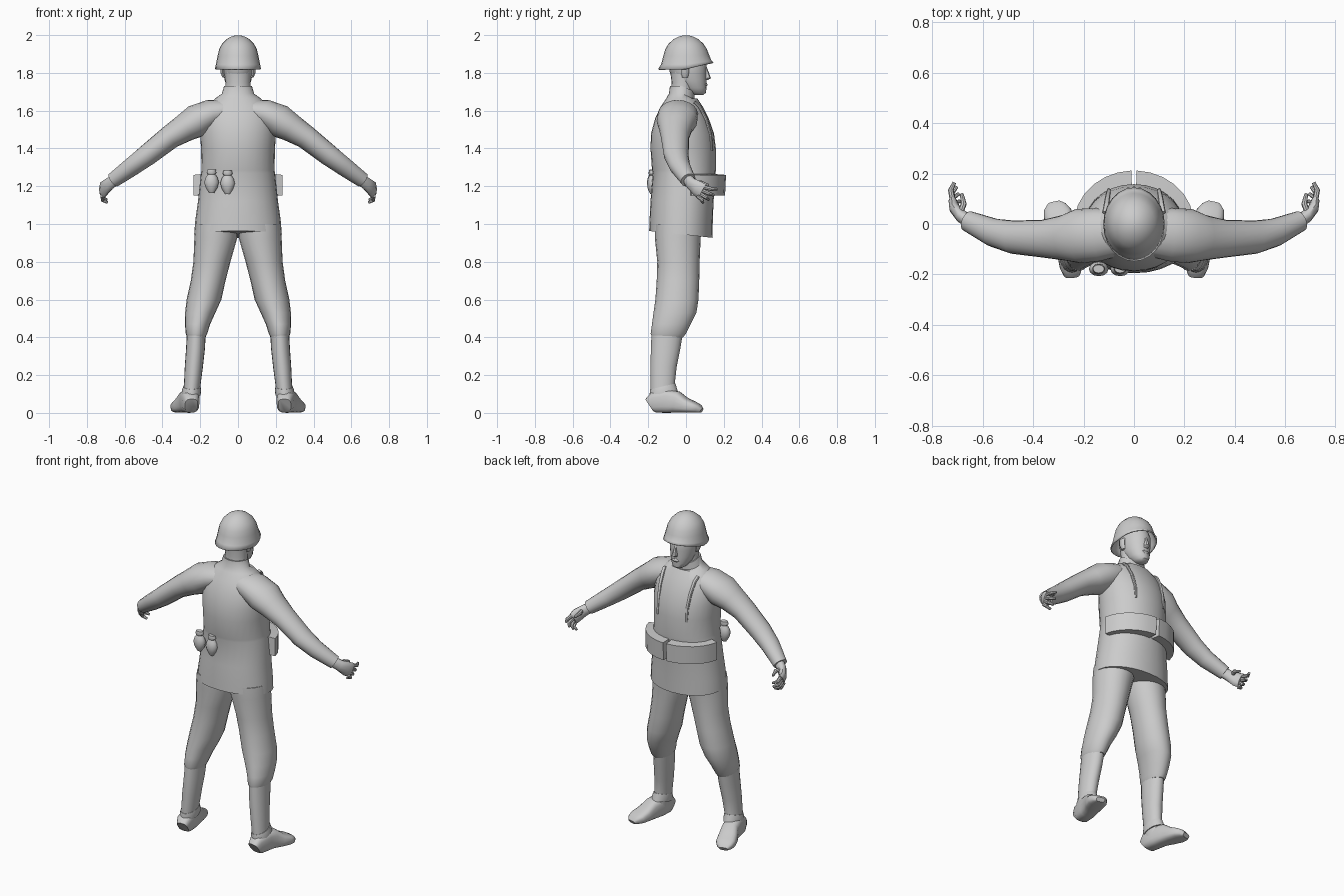
import bpy, bmesh, math
from mathutils import Vector

grey = bpy.data.materials.new("plain grey")
grey.diffuse_color = (0.6, 0.6, 0.6, 1)


def finish(name, bm, mirror=False, angle=40):
    bmesh.ops.recalc_face_normals(bm, faces=bm.faces)
    me = bpy.data.meshes.new(name)
    bm.to_mesh(me)
    bm.free()
    ob = bpy.data.objects.new(name, me)
    bpy.context.collection.objects.link(ob)
    me.materials.append(grey)
    if mirror:
        m = ob.modifiers.new("mirror", 'MIRROR')
        m.use_mirror_merge = False
    bpy.ops.object.select_all(action='DESELECT')
    ob.select_set(True)
    bpy.context.view_layer.objects.active = ob
    bpy.ops.object.shade_smooth_by_angle(angle=math.radians(angle))
    return ob


def loft(name, rings, n=20, p=2, level=False, mirror=False, tilt=None, caps=(1, 1)):
    """Skin superellipse rings (x, y, z, a, b); level rings stay horizontal."""
    bm = bmesh.new()
    c = [Vector(r[:3]) for r in rings]
    loops = []
    for i, r in enumerate(rings):
        u, v = Vector((1, 0, 0)), Vector((0, 1, 0))
        if not level:
            t = (c[min(i + 1, len(c) - 1)] - c[max(i - 1, 0)]).normalized()
            u = t.cross(Vector((0, 0, 1))).normalized()
            v = u.cross(t)
        loop = []
        for k in range(n):
            ang = 2 * math.pi * k / n
            cs, sn = math.cos(ang), math.sin(ang)
            pt = c[i] + u * r[3] * math.copysign(abs(cs) ** (2 / p), cs) \
                + v * r[4] * math.copysign(abs(sn) ** (2 / p), sn)
            if tilt:
                pt.z += tilt(i, sn)
            loop.append(bm.verts.new(pt))
        loops.append(loop)
    for l0, l1 in zip(loops, loops[1:]):
        for k in range(n):
            bm.faces.new((l0[k], l0[(k + 1) % n], l1[(k + 1) % n], l1[k]))
    if caps[0]:
        bm.faces.new(loops[0])
    if caps[1]:
        bm.faces.new(loops[-1])
    return finish(name, bm, mirror)


def upright(name, profile, **kw):
    """Vertical part from (z, x, y_back, y_front, half_width)."""
    return loft(name, [(x, (b + f) / 2, z, w, (f - b) / 2) for z, x, b, f, w in profile],
                level=True, **kw)


# Jacket, with the hem lower in front and a V at the collar
upright("jacket", [
    (0.945, 0, -.195, .14, .232), (1.02, 0, -.193, .142, .226), (1.12, 0, -.188, .146, .212),
    (1.27, 0, -.176, .157, .196), (1.285, 0, -.18, .158, .193), (1.4, 0, -.188, .158, .196),
    (1.48, 0, -.185, .148, .2), (1.56, 0, -.163, .12, .195), (1.62, 0, -.135, .09, .17),
    (1.665, 0, -.105, .06, .12), (1.69, 0, -.09, .045, .085), (1.73, 0, -.085, .045, .074)],
    n=28, p=2.1, tilt=lambda i, s: -.018 * s if i == 0 else (-.03 * max(0, s) if i > 9 else 0))

# Sleeves
loft("sleeve", [
    (.06, -.035, 1.60, .09, .06), (.14, -.042, 1.585, .105, .075), (.22, -.048, 1.545, .108, .088),
    (.28, -.055, 1.51, .09, .075), (.36, -.058, 1.46, .075, .063), (.48, -.052, 1.365, .066, .057),
    (.56, -.033, 1.305, .056, .05), (.66, .012, 1.232, .041, .04)], mirror=True)

# Jacket front pleats
loft("chest_pleat", [(.115, .045, 1.645, .011, .008), (.11, .072, 1.62, .011, .009),
                     (.105, .106, 1.555, .01, .009), (.1, .13, 1.47, .009, .008),
                     (.1, .137, 1.39, .006, .005)], n=8, mirror=True)

# Hands: palm, four curled fingers and a thumb
loft("palm", [(.65, .01, 1.235, .028, .032), (.683, .03, 1.212, .026, .034),
              (.71, .06, 1.188, .022, .043), (.718, .088, 1.172, .017, .042)],
     n=12, mirror=True)
for i, (z0, tip) in enumerate([(1.198, (.712, .165, 1.185)), (1.182, (.703, .148, 1.152)),
                               (1.165, (.694, .12, 1.128)), (1.15, (.69, .09, 1.113))]):
    root = Vector((.717, .085 - .008 * i, z0))
    tip = Vector(tip)
    mid = (root + tip) / 2 + Vector((.012, .01, -.006))
    loft(f"finger_{i + 1}", [(*root, .012, .012), (*mid, .011, .011), (*tip, .007, .007)],
         n=8, mirror=True)
loft("thumb", [(.69, .04, 1.215, .012, .014), (.675, .08, 1.218, .012, .012),
               (.683, .12, 1.205, .007, .007)], n=8, mirror=True)

# Trousers
upright("trouser_leg", [
    (1.0, .115, -.165, .085, .11), (.93, .117, -.165, .078, .114), (.8, .138, -.152, .072, .098),
    (.7, .158, -.155, .07, .092), (.6, .18, -.162, .066, .092), (.53, .2, -.172, .055, .08),
    (.47, .214, -.18, .025, .067), (.42, .22, -.187, .0, .057), (.4, .22, -.18, -.015, .048)],
    mirror=True)

# Boots: shaft, ankle cuff, foot
upright("boot_shaft", [
    (.43, .22, -.182, -.015, .05), (.34, .225, -.186, -.03, .05), (.24, .234, -.188, -.05, .048),
    (.15, .242, -.188, -.06, .044), (.06, .25, -.188, -.05, .044)], mirror=True)
upright("ankle_cuff", [(.095, .248, -.192, -.042, .05), (.12, .246, -.192, -.05, .051),
                       (.14, .244, -.19, -.056, .046)], mirror=True,
        tilt=lambda i, s: .016 * s)
loft("foot", [(x, y, h / 2, w, h / 2) for x, y, h, w in [
    (.247, -.192, .08, .034), (.249, -.17, .11, .045), (.258, -.1, .125, .05),
    (.27, -.05, .115, .05), (.287, -.005, .08, .056), (.303, .04, .06, .057),
    (.312, .066, .045, .046), (.316, .083, .025, .026)]], p=3, mirror=True)

# Neck and head
upright("neck", [(1.64, 0, -.09, .04, .08), (1.7, 0, -.08, .038, .068),
                 (1.75, 0, -.076, .045, .066), (1.82, 0, -.085, .05, .07)])
upright("head", [(1.683, 0, .04, .09, .022), (1.695, 0, .005, .106, .04),
                 (1.72, 0, -.025, .108, .057), (1.76, 0, -.06, .108, .07),
                 (1.8, 0, -.085, .108, .078), (1.85, 0, -.095, .108, .082),
                 (1.9, 0, -.08, .09, .07)])
upright("nose", [(1.762, 0, .09, .115, .014), (1.772, 0, .09, .132, .017),
                 (1.8, 0, .085, .122, .011), (1.83, 0, .085, .11, .008)], n=8)
upright("lips", [(1.727, 0, .08, .109, .018), (1.737, 0, .08, .115, .026),
                 (1.747, 0, .08, .11, .018)], n=10)
upright("ear", [(1.775, .074, -.02, .01, .008), (1.8, .082, -.025, .015, .011),
                (1.835, .083, -.025, .018, .011)], n=8, mirror=True)

# Helmet: open shell with a rim raised at the front
helmet = upright("helmet", [
    (1.82, 0, -.148, .145, .122), (1.845, 0, -.132, .135, .117), (1.89, 0, -.12, .122, .108),
    (1.925, 0, -.11, .111, .1), (1.955, 0, -.092, .092, .084), (1.98, 0, -.063, .063, .058),
    (1.993, 0, -.036, .036, .034), (1.999, 0, -.012, .012, .011)],
    n=24, caps=(0, 1),
    tilt=lambda i, s: (.036, .02, .006, 0, 0, 0, 0, 0)[i] * max(0, s))
shell = helmet.modifiers.new("thickness", 'SOLIDIFY')
shell.thickness = .008
shell.offset = -1

# Ammunition pouches: curved blocks wrapped round the waist, split at the front
bm = bmesh.new()
sections = []
for k in range(7):
    a = math.radians(8 + 79.5 * k / 6)
    sections.append([bm.verts.new((rx * math.cos(a), ry * math.sin(a), z))
                     for rx, ry, z in [(.19, .145, 1.155), (.238, .207, 1.15),
                                       (.238, .212, 1.26), (.19, .145, 1.265)]])
for s0, s1 in zip(sections, sections[1:]):
    for j in range(4):
        bm.faces.new((s0[j], s0[(j + 1) % 4], s1[(j + 1) % 4], s1[j]))
bm.faces.new(sections[0])
bm.faces.new(sections[-1])
finish("belt_pouch", bm, mirror=True, angle=30)

# Two flasks on the back of the belt
for i, (x, z) in enumerate([(-.14, 1.165), (-.055, 1.16)]):
    upright(f"flask_{i + 1}", [(z + h, x, -.178 - r, -.178 + r, w) for h, r, w in [
        (0, .012, .014), (.025, .024, .03), (.055, .029, .039), (.08, .024, .032),
        (.098, .016, .02), (.106, .02, .026), (.124, .016, .022)]], n=12)
